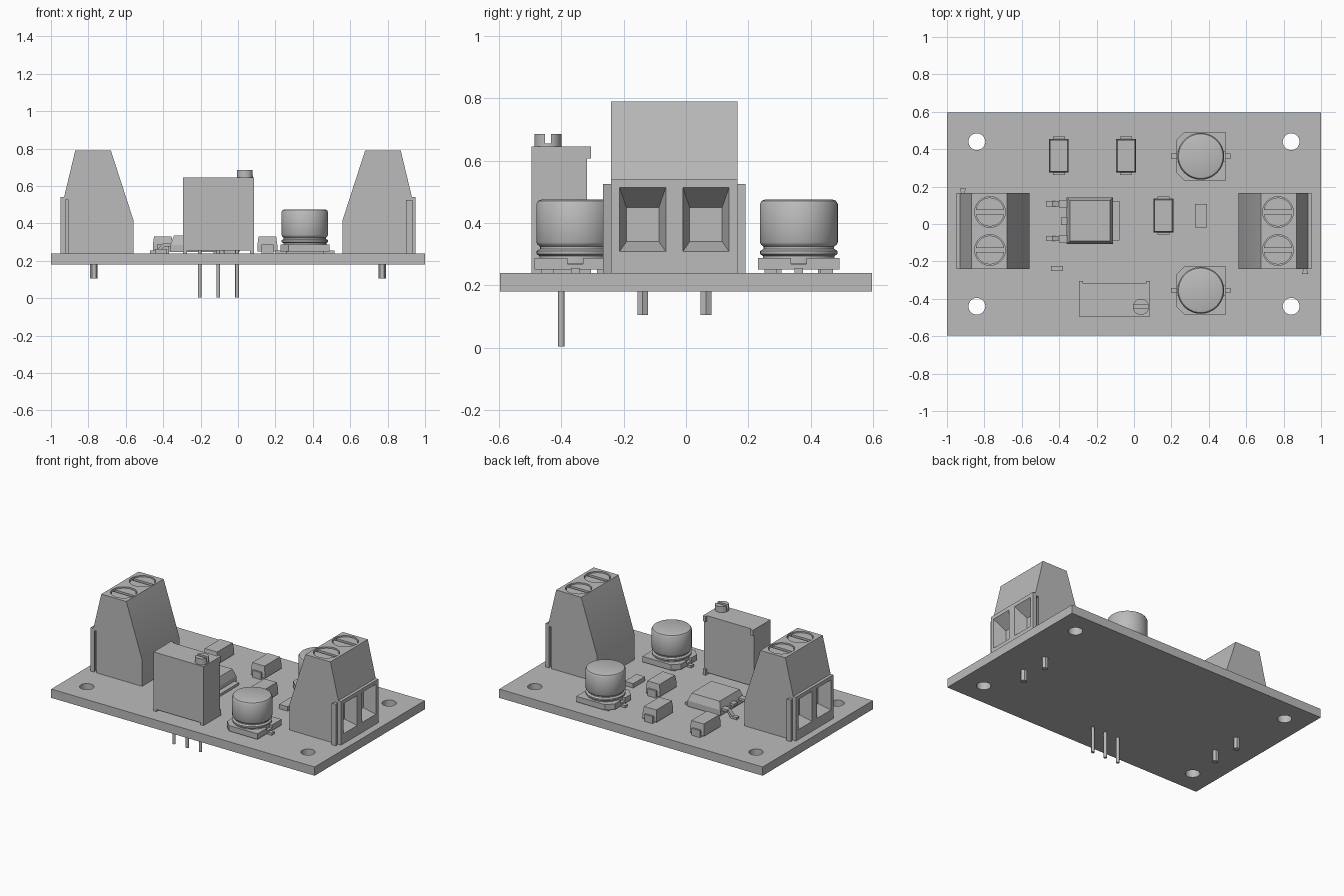
import bpy, bmesh, math
from mathutils import Matrix, Vector

if "Cube" in bpy.data.objects:
    bpy.data.objects.remove(bpy.data.objects["Cube"], do_unlink=True)

GREY = (0.5, 0.5, 0.5, 1)
mat = bpy.data.materials.new("plain grey")
mat.use_nodes = True
mat.diffuse_color = GREY
mat.node_tree.nodes["Principled BSDF"].inputs["Base Color"].default_value = GREY


def finish(name, bm, smooth=False):
    bmesh.ops.recalc_face_normals(bm, faces=bm.faces)
    me = bpy.data.meshes.new(name)
    bm.to_mesh(me)
    bm.free()
    ob = bpy.data.objects.new(name, me)
    bpy.context.collection.objects.link(ob)
    me.materials.append(mat)
    if smooth:
        round_off(ob)
    return ob


def round_off(ob):
    bpy.ops.object.select_all(action='DESELECT')
    ob.select_set(True)
    bpy.context.view_layer.objects.active = ob
    bpy.ops.object.shade_smooth_by_angle(angle=math.radians(35))


def prism(name, pts, lo, hi, axis='z', top_scale=None):
    """Extrude a 2D outline along z, or along y (outline in x, z)."""
    bm = bmesh.new()
    place = (lambda u, v, w: (u, v, w)) if axis == 'z' else (lambda u, v, w: (u, w, v))
    a = [bm.verts.new(place(u, v, lo)) for u, v in pts]
    b = [bm.verts.new(place(u, v, hi)) for u, v in pts]
    bm.faces.new(a)
    bm.faces.new(b)
    for i in range(len(pts)):
        j = (i + 1) % len(pts)
        bm.faces.new((a[i], a[j], b[j], b[i]))
    return finish(name, bm)


def box(name, x0, x1, y0, y1, z0, z1, inset=0):
    """Box whose top face may be drawn in by inset."""
    bm = bmesh.new()
    bmesh.ops.create_cube(bm, size=1)
    cx, cy = (x0 + x1) / 2, (y0 + y1) / 2
    for v in bm.verts:
        k = inset if v.co.z > 0 else 0
        v.co = (cx + v.co.x * (x1 - x0 - 2 * k), cy + v.co.y * (y1 - y0 - 2 * k),
                z1 if v.co.z > 0 else z0)
    return finish(name, bm)


def lathe(name, x, y, profile, n=48):
    bm = bmesh.new()
    vs = [bm.verts.new((r, 0, z)) for r, z in profile]
    es = [bm.edges.new(p) for p in zip(vs, vs[1:])]
    bmesh.ops.spin(bm, geom=vs + es, cent=(0, 0, 0), axis=(0, 0, 1),
                   angle=math.tau, steps=n, use_duplicate=False)
    bmesh.ops.remove_doubles(bm, verts=bm.verts, dist=0.0002)
    bmesh.ops.translate(bm, verts=bm.verts, vec=(x, y, 0))
    return finish(name, bm, n > 8)


def rod(name, x, y, r, z0, z1, n=32):
    return lathe(name, x, y, [(0, z0), (r, z0), (r, z1), (0, z1)], n)


def cut(ob, cutters):
    """Subtract the cutters and discard them."""
    for c in cutters:
        c.hide_render = True
        m = ob.modifiers.new("cut", 'BOOLEAN')
        m.operation, m.solver, m.object = 'DIFFERENCE', 'EXACT', c
    bpy.context.view_layer.update()
    dg = bpy.context.evaluated_depsgraph_get()
    me = bpy.data.meshes.new_from_object(ob.evaluated_get(dg))
    ob.modifiers.clear()
    ob.data = me
    for c in cutters:
        bpy.data.objects.remove(c, do_unlink=True)
    round_off(ob)
    return ob


# Circuit board with corner holes
board = box("board", -1, 1, -.597, .597, .18, .24)
cut(board, [rod("hole_cutter", sx * .84, sy * .44, .045, .1, .3)
            for sx in (-1, 1) for sy in (-1, 1)])


# Funnel-shaped wire opening in the outer face of a terminal
def funnel(y):
    bm = bmesh.new()
    rings = []
    for x, w, z0, z1 in ((.97, .08, .3, .53), (.87, .052, .34, .45)):
        rings.append([bm.verts.new((x, y + s * w, z))
                      for s, z in ((-1, z0), (1, z0), (1, z1), (-1, z1))])
    a, b = rings
    bm.faces.new(a)
    bm.faces.new(b)
    for i in range(4):
        j = (i + 1) % 4
        bm.faces.new((a[i], a[j], b[j], b[i]))
    return finish("funnel_cutter", bm)


# Screw terminals, the second turned half a circle
outline = [(.56, .24), (.95, .24), (.95, .54), (.93, .54),
           (.87, .79), (.68, .79), (.56, .42)]
for side, angle in (("left", 0), ("right", math.pi)):
    body = prism(side + "_terminal_body", outline, -.2025, .2025, 'y')
    dovetail = lambda y: [(.907, y), (.923, y), (.932, y - .027), (.898, y - .027)]
    cutters = [prism("groove_cutter", dovetail(.2035), .2, .525)]
    parts = [body, prism(side + "_terminal_rib", dovetail(-.2015), .24, .525)]
    for y in (-.1015, .1015):
        cutters += [funnel(y), rod("recess_cutter", .77, y, .082, .76, .85)]
        screw = rod(side + "_terminal_screw", .77, y, .077, .74, .783)
        cut(screw, [box("slot_cutter", .6, .95, y - .012, y + .012, .765, .85)])
        parts += [screw, rod(side + "_terminal_pin", .77, y, .02, .105, .245, 6)]
    cut(body, cutters)
    turn = Matrix.Translation((0, -.0375, 0)) @ Matrix.Rotation(angle, 4, 'Z')
    for p in parts:
        p.data.transform(turn)

# Round capacitors on chamfered bases
can = [(0, .475), (.108, .475), (.119, .471), (.125, .461), (.125, .338), (.121, .33),
       (.113, .324), (.113, .317), (.124, .31), (.124, .3), (.115, .294), (.115, .27), (0, .27)]
for name, y in (("back", .362), ("front", -.355)):
    x, h, c = .357, .131, .045
    base = prism(name + "_capacitor_base",
                 [(x - h + c, y - h), (x + h, y - h), (x + h, y + h),
                  (x - h + c, y + h), (x - h, y + h - c), (x - h, y - h + c)], .25, .288)
    cut(base, [box("notch_cutter", x + s * .12 - .02, x + s * .12 + .02,
                   y - .025, y + .025, .268, .3) for s in (-1, 1)])
    lathe(name + "_capacitor_can", x, y, can)
    for s in (-1, 1):
        x0, x1 = sorted((x + s * .03, x + s * .158))
        box(name + "_capacitor_lead", x0, x1, y - .014, y + .014, .24, .256)
        box(name + "_capacitor_foot", x - .1, x + .1, y + s * .09 - .02, y + s * .09 + .02, .24, .252)

# Trimmer with adjusting screw, corner tabs and three pins
box("trimmer_body", -.295, .085, -.495, -.317, .255, .645)
for x in (-.295, .063):
    box("trimmer_top_tab", x, x + .022, -.318, -.304, .607, .645)
    box("trimmer_bottom_tab", x, x + .022, -.318, -.304, .24, .28)
    box("trimmer_foot", x, x + .022, -.495, -.317, .24, .256)
knob = rod("trimmer_screw", .037, -.443, .043, .64, .686)
cut(knob, [box("slot_cutter", -.02, .1, -.453, -.433, .655, .7)])
for x in (-.205, -.105, -.005):
    rod("trimmer_pin", x, -.4, .01, .003, .257, 16)

# Regulator chip with sloped sides, heat tab and bent leads
box("chip_lower_body", -.36, -.112, -.108, .142, .246, .285)
box("chip_upper_body", -.36, -.112, -.108, .142, .285, .335, .017)
box("chip_heat_tab", -.13, -.077, -.088, .122, .24, .257)
gull = [(-.47, .24), (-.425, .24), (-.395, .277), (-.35, .277),
        (-.35, .292), (-.402, .292), (-.435, .255), (-.47, .255)]
for y in (-.078, .108):
    prism("chip_lead", gull, y - .014, y + .014, 'y')
    box("chip_lead_shoulder", -.402, -.35, y - .02, y + .02, .276, .293)
box("chip_middle_lead", -.39, -.35, -.005, .035, .276, .293)

# Diodes with end leads
for x, y in ((-.402, .365), (-.042, .365), (.157, .045)):
    box("diode_lower_body", x - .053, x + .053, y - .09, y + .09, .25, .285)
    box("diode_upper_body", x - .053, x + .053, y - .09, y + .09, .285, .331, .006)
    for s in (-1, 1):
        yc = y + s * .08
        box("diode_lead", x - .032, x + .032, yc - .022, yc + .022, .24, .288)

# Small flat chip parts
box("large_resistor", .326, .391, -.02, .107, .24, .27)
box("small_resistor", -.445, -.38, -.25, -.224, .24, .262)
